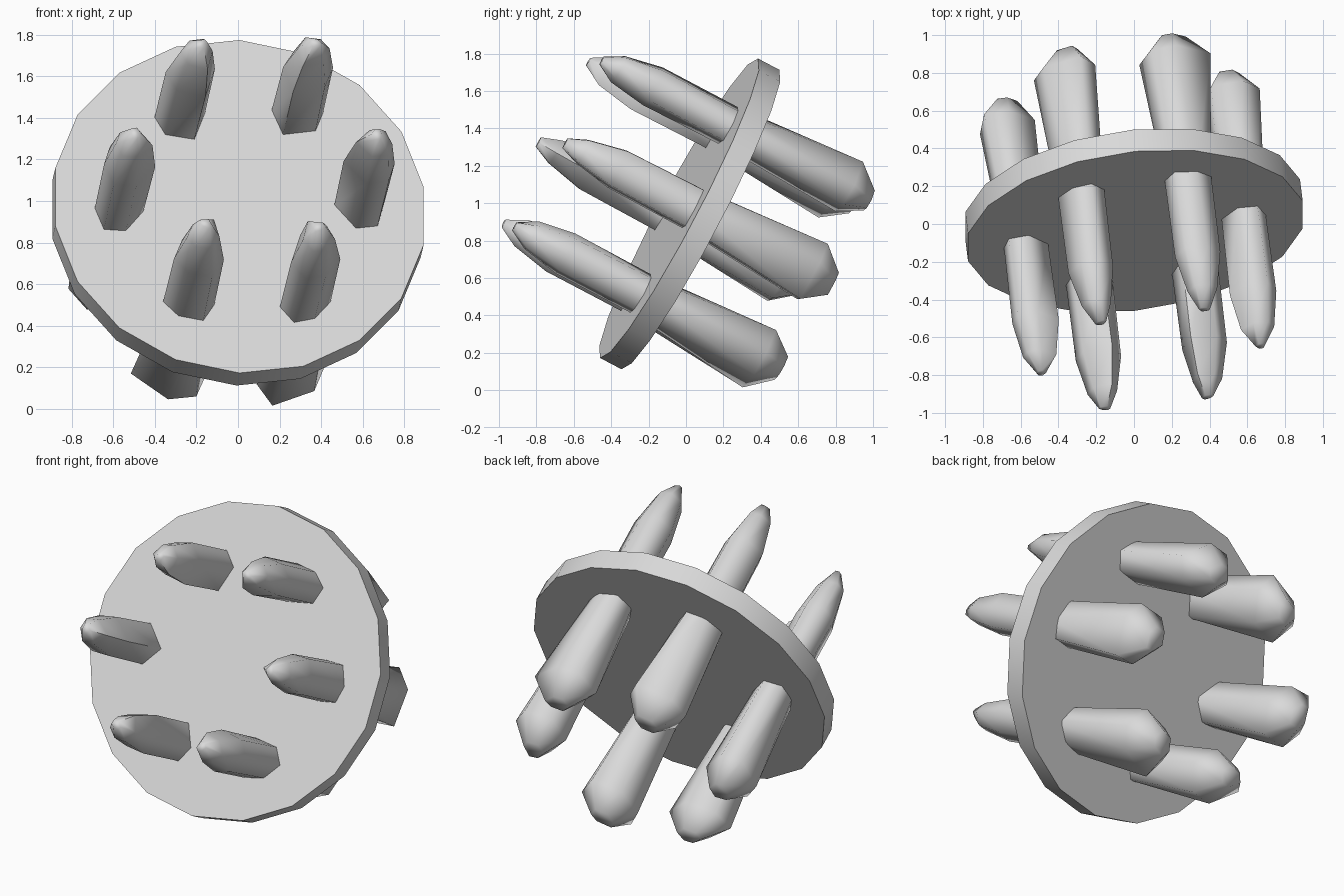
import bpy, bmesh, math
from mathutils import Matrix, Vector

cube = bpy.data.objects.get("Cube")
if cube:
    bpy.data.objects.remove(cube)

grey = bpy.data.materials.new("stone_grey")
grey.use_nodes = True
grey.diffuse_color = (0.7, 0.7, 0.7, 1)
grey.node_tree.nodes["Principled BSDF"].inputs["Base Color"].default_value = (0.7, 0.7, 0.7, 1)

# Tilted frame shared by every part: local z is the disc's facing axis
normal = Vector((0.11, -0.88, 0.464)).normalized()
up = Vector((0, 0.466, 0.885)).normalized()
side = up.cross(normal).normalized()
up = normal.cross(side)
FRAME = Matrix((side, up, normal)).transposed().to_4x4()
FRAME.translation = (0, 0.02, 0.943)


def make(name, bm, matrix, angle):
    bmesh.ops.recalc_face_normals(bm, faces=bm.faces)
    mesh = bpy.data.meshes.new(name)
    bm.to_mesh(mesh)
    bm.free()
    mesh.materials.append(grey)
    obj = bpy.data.objects.new(name, mesh)
    bpy.context.collection.objects.link(obj)
    obj.matrix_world = matrix
    bpy.ops.object.select_all(action='DESELECT')
    obj.select_set(True)
    bpy.context.view_layer.objects.active = obj
    bpy.ops.object.shade_smooth_by_angle(angle=math.radians(angle))


# Eighteen-sided disc
bm = bmesh.new()
bmesh.ops.create_cone(bm, cap_ends=True, segments=18, radius1=0.905, radius2=0.905, depth=0.13)
make("disc", bm, FRAME, 30)

# Crystal cross-sections (radial, tangential): slim front, broad rear
FRONT = [(-0.12, 0.02), (-0.03, 0.13), (0.075, 0.125),
         (0.115, 0.01), (0.085, -0.09), (-0.02, -0.105)]
REAR = [(-0.13, -0.02), (-0.09, 0.16), (0.08, 0.18),
        (0.165, 0.07), (0.135, -0.15), (0.0, -0.155)]
# Rings along the crystal: section, depth, radial scale, tangential scale, radial shift
RINGS = [(FRONT, 0.835, 0.2, 0.25, 0.0),
         (FRONT, 0.73, 0.75, 0.6, 0.0),
         (FRONT, 0.52, 1.05, 0.95, 0.0),
         (FRONT, 0.05, 1.0, 1.0, 0.0),
         (REAR, -0.66, 1.0, 1.0, 0.0),
         (REAR, -0.79, 0.4, 0.4, 0.0)]


def crystal():
    bm = bmesh.new()
    loops = [[bm.verts.new((r * sr + shift, t * st, d)) for r, t in section]
             for section, d, sr, st, shift in RINGS]
    for a, b in zip(loops, loops[1:]):
        for i in range(len(a)):
            j = (i + 1) % len(a)
            bm.faces.new((a[i], a[j], b[j], b[i]))
    bm.faces.new(loops[0])
    bm.faces.new(loops[-1])
    return bm


# Six crystals run through the disc, turned around its axis
CENTRES = [(0.58, 0.02), (0.285, 0.5), (-0.265, 0.465),
           (-0.585, -0.035), (-0.25, -0.505), (0.295, -0.495)]
for k, (u, v) in enumerate(CENTRES):
    spin = Matrix.Rotation(math.radians(60 * k + 2), 4, 'Z')
    make(f"crystal_{k + 1}", crystal(), FRAME @ Matrix.Translation((u, v, 0)) @ spin, 75)
